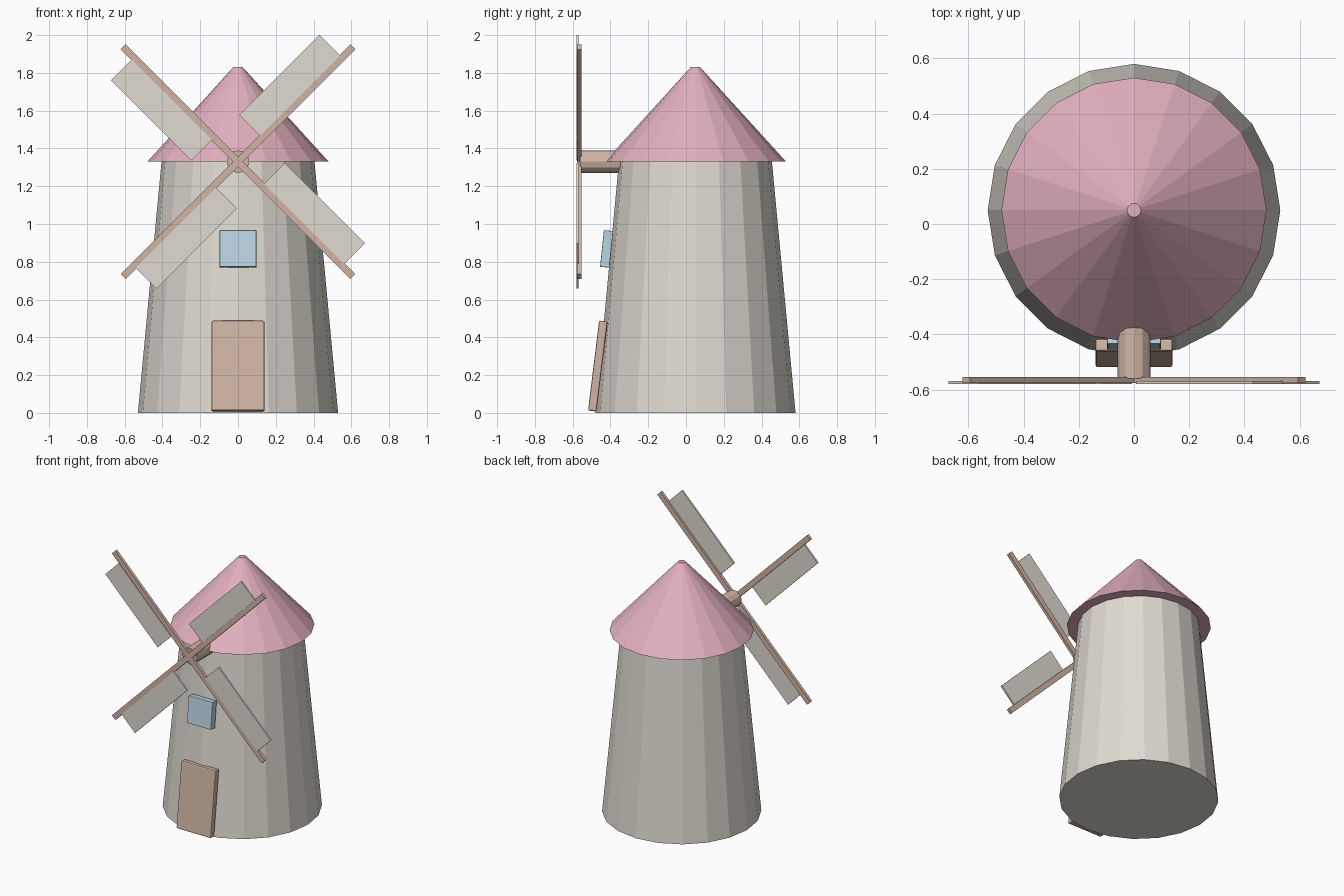
import bpy
from math import radians, pi
from mathutils import Matrix, Vector

old = bpy.data.objects.get("Cube")
if old:
    bpy.data.objects.remove(old, do_unlink=True)


def linear(c):
    c /= 255
    return c / 12.92 if c <= 0.04045 else ((c + 0.055) / 1.055) ** 2.4


def material(name, *rgb):
    color = (*[linear(c) for c in rgb], 1)
    mat = bpy.data.materials.new(name)
    mat.use_nodes = True
    mat.diffuse_color = color
    bsdf = next(n for n in mat.node_tree.nodes if n.type == 'BSDF_PRINCIPLED')
    bsdf.inputs["Base Color"].default_value = color
    return mat


plaster = material("warm_white", 224, 219, 209)
pink = material("roof_pink", 226, 176, 190)
wood = material("light_wood", 209, 181, 165)
glass = material("pale_blue", 186, 212, 227)


def finish(name, mat):
    obj = bpy.context.object
    obj.name = obj.data.name = name
    obj.data.materials.append(mat)
    return obj


def cone(name, mat, sides, r1, r2, depth, center, rot=(0, 0, 0)):
    bpy.ops.mesh.primitive_cone_add(vertices=sides, radius1=r1, radius2=r2,
                                    depth=depth, location=center, rotation=rot)
    return finish(name, mat)


def box(name, mat, size, center=(0, 0, 0), bevel=0):
    bpy.ops.mesh.primitive_cube_add(size=1)
    obj = finish(name, mat)
    obj.data.transform(Matrix.Diagonal((*size, 1)))
    obj.location = center
    if bevel:
        mod = obj.modifiers.new("soft_edges", 'BEVEL')
        mod.width = bevel
        mod.segments = 2
    return obj


# Tapered tower and overhanging roof
AXIS_Y = 0.05
EAVES = 1.33
cone("tower", plaster, 20, 0.53, 0.405, EAVES, (0, AXIS_Y, EAVES / 2))
cone("roof", pink, 20, 0.48, 0.025, 0.5, (0, AXIS_Y, EAVES + 0.25))

# Door and window lean with the wall
door = box("door", wood, (0.28, 0.045, 0.48), (0, -0.467, 0.248), 0.008)
door.rotation_euler.x = radians(-7)
window = box("window", glass, (0.195, 0.05, 0.195), (0, -0.42, 0.868), 0.004)
window.rotation_euler.x = radians(-6)

# Shaft carrying the blades
cone("shaft", wood, 12, 0.06, 0.06, 0.26, (0, -0.43, EAVES), (pi / 2, 0, 0))

# Four arms, each with a sail on its trailing side
hub = Vector((0, 0, EAVES))
for i in range(4):
    turn = Matrix.Translation(hub) @ Matrix.Rotation(radians(-45 - 90 * i), 4, 'Y')
    arm = box(f"arm_{i + 1}", wood, (0.86, 0.022, 0.038))
    arm.matrix_world = turn @ Matrix.Translation((0.43, -0.565, 0))
    sail = box(f"sail_{i + 1}", plaster, (0.6, 0.012, 0.155))
    sail.matrix_world = turn @ Matrix.Translation((0.48, -0.574, 0.0925))
